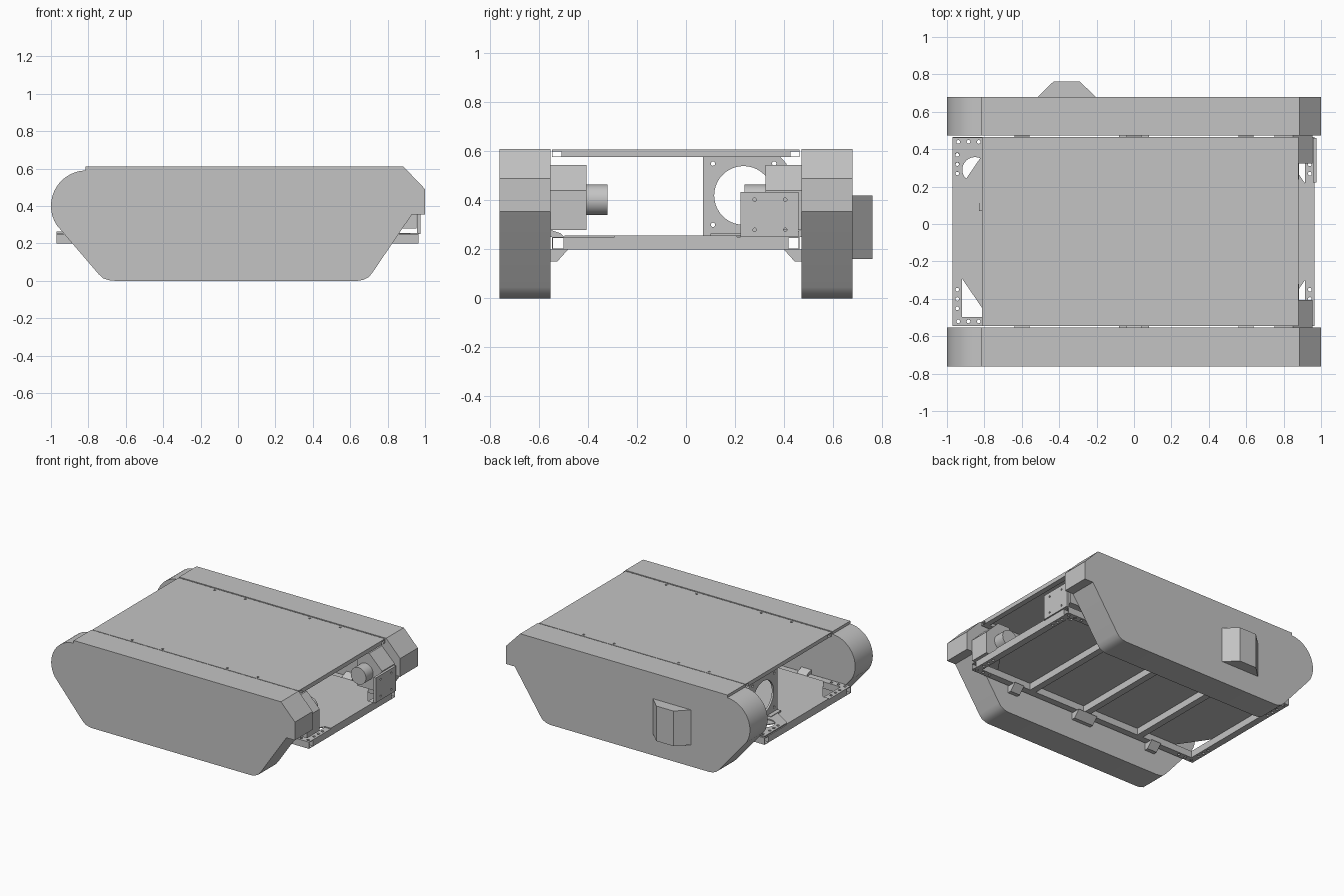
import bpy, bmesh
from math import cos, sin, radians, pi
from mathutils import Matrix

if "Cube" in bpy.data.objects:
    bpy.data.objects.remove(bpy.data.objects["Cube"])

grey = bpy.data.materials.new("plain_grey")
grey.use_nodes = True
COLOUR = (0.55, 0.55, 0.55, 1)
grey.diffuse_color = COLOUR
grey.node_tree.nodes["Principled BSDF"].inputs["Base Color"].default_value = COLOUR

CY = -0.041          # middle of the chassis in y
AXES = {             # columns: outline u, outline v, thickness direction
    "X": ((0, 1, 0), (0, 0, 1), (1, 0, 0)),
    "Y": ((1, 0, 0), (0, 0, 1), (0, -1, 0)),
    "Z": ((1, 0, 0), (0, 1, 0), (0, 0, 1)),
}


def circle(u, v, r, n=24):
    return [(u + r * cos(2 * pi * i / n), v + r * sin(2 * pi * i / n)) for i in range(n)]


def rect(u0, u1, v0, v1):
    return [(u0, v0), (u1, v0), (u1, v1), (u0, v1)]


def prism(name, outline, axis, lo, hi, holes=()):
    """Extrude a flat outline, with optional holes, from lo to hi along an axis."""
    curve = bpy.data.curves.new(name, "CURVE")
    curve.dimensions = "2D"
    curve.fill_mode = "BOTH"
    curve.extrude = abs(hi - lo) / 2
    for loop in [outline, *holes]:
        spline = curve.splines.new("POLY")
        spline.points.add(len(loop) - 1)
        for point, (u, v) in zip(spline.points, loop):
            point.co = (u, v, 0, 1)
        spline.use_cyclic_u = True
    temp = bpy.data.objects.new(name, curve)
    bpy.context.collection.objects.link(temp)
    bpy.context.view_layer.update()
    mesh = bpy.data.meshes.new_from_object(
        temp.evaluated_get(bpy.context.evaluated_depsgraph_get()))
    bpy.data.objects.remove(temp)
    basis = Matrix(AXES[axis]).transposed().to_4x4()
    offset = [0, 0, 0]
    offset["XYZ".index(axis)] = (lo + hi) / 2
    mesh.transform(Matrix.Translation(offset) @ basis)
    bm = bmesh.new()
    bm.from_mesh(mesh)
    bmesh.ops.remove_doubles(bm, verts=bm.verts, dist=1e-5)
    if not holes:
        bmesh.ops.dissolve_limit(bm, angle_limit=0.01, verts=bm.verts, edges=bm.edges)
    bmesh.ops.recalc_face_normals(bm, faces=bm.faces)
    bm.to_mesh(mesh)
    bm.free()
    mesh.materials.clear()
    mesh.materials.append(grey)
    obj = bpy.data.objects.new(name, mesh)
    bpy.context.collection.objects.link(obj)
    bpy.ops.object.select_all(action="DESELECT")
    obj.select_set(True)
    bpy.context.view_layer.objects.active = obj
    bpy.ops.object.shade_smooth_by_angle(angle=radians(30))
    return obj


def box(name, x, y, z):
    return prism(name, rect(*x, *y), "Z", *z)


def tube(name, x, y, z, wall=0.004):
    """Hollow rectangular tube running along x."""
    return prism(name, rect(*y, *z), "X", *x,
                 [rect(y[0] + wall, y[1] - wall, z[0] + wall, z[1] - wall)])


# Side pod outline: round nose, rounded lower corners, chamfered tail
nose = [(-0.81 + 0.19 * cos(radians(a)), 0.4 + 0.19 * sin(radians(a)))
        for a in range(92, 217, 8)]
pod = nose + [(-0.745, 0.035), (-0.72, 0.013), (-0.69, 0.003), (-0.66, 0),
              (0.64, 0), (0.67, 0.005), (0.7, 0.02), (0.72, 0.045),
              (0.93, 0.355), (1, 0.355), (1, 0.49), (0.885, 0.61),
              (-0.815, 0.61), (-0.815, 0.59)]
gearbox = [(0.75, 0.28), (0.955, 0.28), (0.955, 0.44), (0.85, 0.545), (0.75, 0.545)]

for side, label in ((-1, "front"), (1, "back")):
    def span(a, b):
        return sorted((CY + side * a, CY + side * b))

    prism(label + "_pod", pod, "Y", *span(0.513, 0.72))
    # Drive units
    prism(label + "_gearbox", gearbox, "Y", *span(0.365, 0.513))
    prism(label + "_motor", circle(0.82, 0.402, 0.0625, 32), "Y", *span(0.28, 0.37))
    # Hollow rails of the upper and lower frames
    tube(label + "_upper_rail", (-0.81, 0.88), span(0.465, 0.505), (0.577, 0.601), 0.002)
    for z, part in ((0.2, "bottom"), (0.246, "top")):
        holes = [circle(sx * x, CY + side * 0.48, 0.01, 12)
                 for sx in (-1, 1) for x in (0.83, 0.885, 0.94)]
        prism(f"{label}_lower_rail_{part}", rect(-0.97, 0.965, *span(0.455, 0.505)),
              "Z", z, z + 0.004, holes)
    for d, part in ((0.455, "inner"), (0.501, "outer")):
        box(f"{label}_lower_rail_{part}_wall", (-0.97, 0.965), span(d, d + 0.004), (0.2, 0.25))
    # Wedge brackets joining the pods to the lower frame
    for x, half in ((-0.6, 0.04), (0, 0.08), (0.6, 0.04)):
        under = [(CY + side * d, z) for d, z in
                 ((0.513, 0.15), (0.485, 0.15), (0.44, 0.2), (0.513, 0.2))]
        over = [(CY + side * d, z) for d, z in
                ((0.513, 0.25), (0.455, 0.25), (0.47, 0.265), (0.513, 0.28))]
        prism(label + "_under_bracket", under, "X", x - half, x + half)
        prism(label + "_floor_bracket", over, "X", x - 0.04, x + 0.04)

# Cross bars of both frames
for x in (-0.47, 0, 0.47):
    box("lower_cross_bar", (x - 0.025, x + 0.025), (CY - 0.455, CY + 0.455), (0.2, 0.25))
for x in (-0.79, 0.03, 0.86):
    box("upper_cross_bar", (x - 0.02, x + 0.02), (CY - 0.465, CY + 0.465), (0.577, 0.601))
for x0, x1 in ((-0.97, -0.92), (0.915, 0.965)):
    holes = [circle((x0 + x1) / 2, CY + s * d, 0.01, 12)
             for s in (-1, 1) for d in (0.31, 0.36, 0.41)]
    prism("end_bar", rect(x0, x1, CY - 0.455, CY + 0.455), "Z", 0.2, 0.25, holes)

# Deck with screw holes
prism("top_deck", rect(-0.813, 0.88, CY - 0.505, CY + 0.505), "Z", 0.601, 0.608,
      [circle(x, CY + s * 0.483, 0.008, 12)
       for x in (-0.5, -0.25, 0.28, 0.53) for s in (-1, 1)])

# Floor with cut corners
floor = [(-0.97, -0.25), (-0.92, -0.25), (-0.78, -0.455), (0.78, -0.455),
         (0.92, -0.25), (0.965, -0.25), (0.965, 0.25), (0.92, 0.25),
         (0.78, 0.455), (-0.78, 0.455), (-0.92, 0.25), (-0.97, 0.25)]
prism("floor_plate", [(x, CY + y) for x, y in floor], "Z", 0.25, 0.256)

# Corner gusset with a large round opening
gusset = [(-0.97, 0.463), (-0.97, 0.2), (-0.81, 0.1), (-0.7, 0.1), (-0.7, 0.463)]
prism("corner_gusset", gusset, "Z", 0.256, 0.264,
      [circle(-0.85, 0.29, 0.068)]
      + [circle(-0.945, y, 0.01, 12) for y in (0.27, 0.32, 0.37)]
      + [circle(x, 0.439, 0.01, 12) for x in (-0.94, -0.885, -0.83)])

# Upright ring plate
prism("ring_plate", [(0.07, 0.25), (0.41, 0.25), (0.41, 0.55), (0.385, 0.577), (0.07, 0.577)],
      "X", -0.8, -0.785,
      [circle(0.235, 0.42, 0.12, 40)]
      + [circle(y, z, 0.009, 12) for y in (0.11, 0.36) for z in (0.3, 0.55)])
box("ring_plate_foot", (-0.83, -0.8), (0.07, 0.19), (0.256, 0.268))

# Drilled end plate beside the back drive unit
prism("drilled_end_plate", rect(0.222, 0.46, 0.25, 0.435), "X", 0.957, 0.975,
      [circle(y, z, 0.007, 12) for y in (0.28, 0.405) for z in (0.28, 0.403)])

# Tapered housing on the outer face of the back pod
prism("outer_housing", [(-0.52, 0.675), (-0.2, 0.675), (-0.29, 0.762), (-0.43, 0.762)],
      "Z", 0.16, 0.42)
